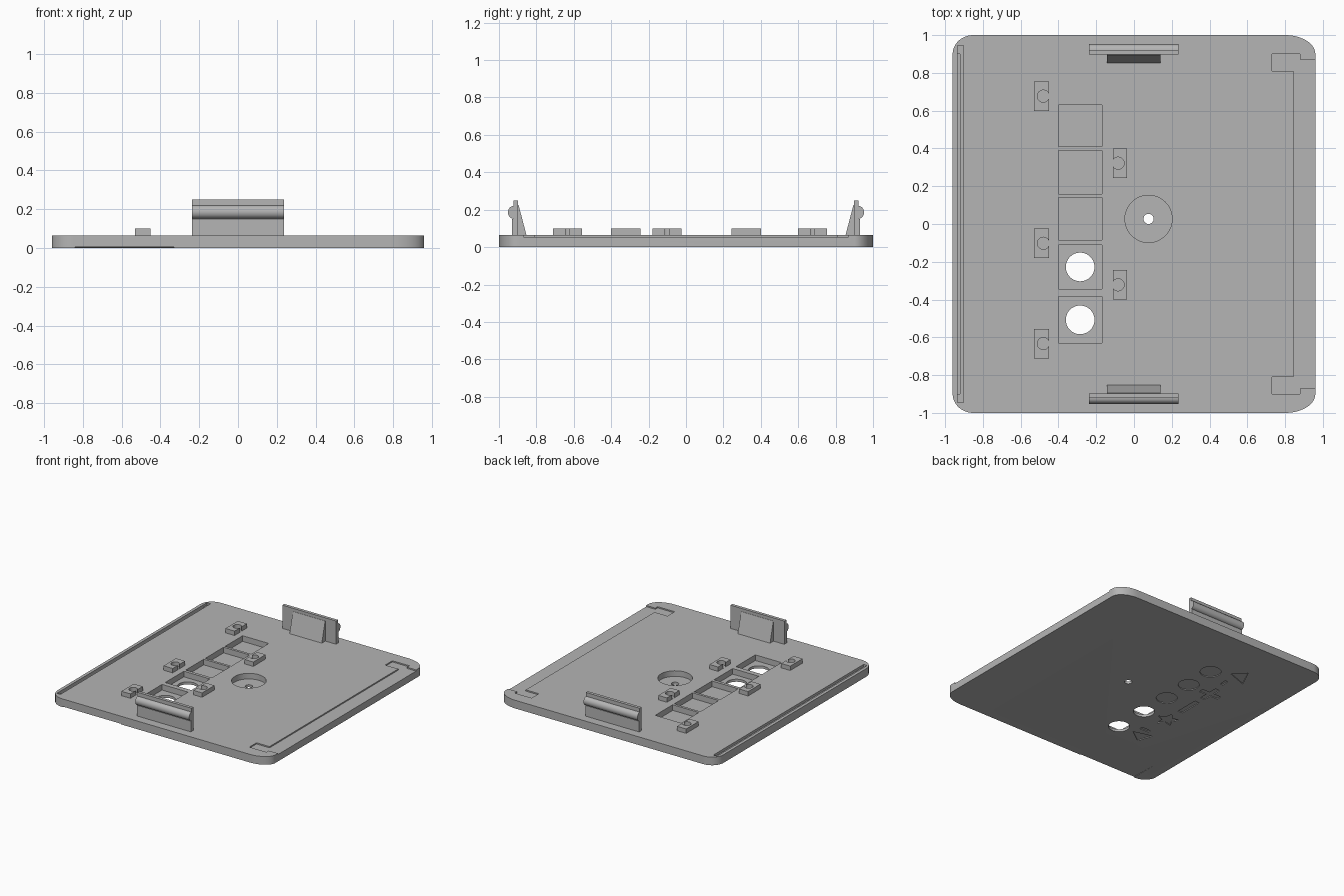
import bpy, bmesh, math
from mathutils import Matrix

cube = bpy.data.objects.get("Cube")
if cube:
    bpy.data.objects.remove(cube, do_unlink=True)

grey = bpy.data.materials.new("mid_grey")
grey.use_nodes = True
colour = (0.46, 0.46, 0.46, 1)
grey.diffuse_color = colour
grey.node_tree.nodes["Principled BSDF"].inputs["Base Color"].default_value = colour

T = 0.065        # plate thickness
FLOOR = 0.02     # floor height of the deep pockets
ENGRAVE = 0.006  # depth of the underside marks


def prism(name, points, low, high, matrix=None):
    """Extrude a flat outline from low to high along z, then place it."""
    bm = bmesh.new()
    face = bm.faces.new([bm.verts.new((x, y, low)) for x, y in points])
    top = bmesh.ops.extrude_face_region(bm, geom=[face])["geom"]
    bmesh.ops.translate(bm, vec=(0, 0, high - low),
                        verts=[v for v in top if isinstance(v, bmesh.types.BMVert)])
    if matrix:
        bm.transform(matrix)
    bmesh.ops.recalc_face_normals(bm, faces=bm.faces)
    mesh = bpy.data.meshes.new(name)
    bm.to_mesh(mesh)
    bm.free()
    mesh.materials.append(grey)
    obj = bpy.data.objects.new(name, mesh)
    bpy.context.collection.objects.link(obj)
    return obj


def rect(x0, x1, y0, y1):
    return [(x0, y0), (x1, y0), (x1, y1), (x0, y1)]


def arc(cx, cy, rx, ry, start, end, steps):
    angles = [math.radians(start + (end - start) * i / steps) for i in range(steps + 1)]
    return [(cx + rx * math.cos(a), cy + ry * math.sin(a)) for a in angles]


def circle(cx, cy, r, steps=40):
    return arc(cx, cy, r, r, 0, 360, steps)[:-1]


def cut(target, points, low, high, matrix=None):
    """Subtract an extruded outline and discard the cutter."""
    cutter = prism("cutter", points, low, high, matrix)
    cutter.hide_render = True
    mod = target.modifiers.new("cut", 'BOOLEAN')
    mod.operation = 'DIFFERENCE'
    mod.solver = 'EXACT'
    mod.object = cutter
    bpy.context.view_layer.objects.active = target
    bpy.ops.object.modifier_apply(modifier=mod.name)
    bpy.data.objects.remove(cutter, do_unlink=True)


def smooth(obj):
    bpy.ops.object.select_all(action='DESELECT')
    obj.select_set(True)
    bpy.context.view_layer.objects.active = obj
    bpy.ops.object.shade_smooth_by_angle(angle=math.radians(25))


# Plate with elliptical corners, larger on the +x side
W, L = 0.96, 1.0
outline = []
for sx, sy, rx, ry, start in [(1, 1, 0.16, 0.1, 0), (-1, 1, 0.11, 0.1, 90),
                              (-1, -1, 0.11, 0.1, 180), (1, -1, 0.16, 0.1, 270)]:
    outline += arc(sx * (W - rx), sy * (L - ry), rx, ry, start, start + 90, 14)
plate = prism("base_plate", outline, 0, T)

# Shallow step along the +x edge with widened ends
half = [(0.845, -0.81), (0.73, -0.81), (0.73, -0.9), (0.88, -0.9), (0.88, -0.87), (1.1, -0.87)]
cut(plate, half + [(x, -y) for x, y in reversed(half)], T - 0.01, T + 0.1)

# Long slot along the -x edge
cut(plate, rect(-0.935, -0.903, -0.945, 0.945), T - 0.02, T + 0.1)
cut(plate, rect(-0.935, -0.92, -0.9, 0.9), T - 0.035, T + 0.1)

# Row of square button pockets: two pierced, three with round marks underneath
BX = -0.285
for y0, y1, pierced in [(0.41, 0.63, False), (0.16, 0.39, False), (-0.085, 0.14, False),
                        (-0.345, -0.11, True), (-0.63, -0.385, True)]:
    cut(plate, rect(-0.4, -0.17, y0, y1), FLOOR, T + 0.1)
    top = FLOOR + 0.05 if pierced else ENGRAVE
    cut(plate, circle(BX, (y0 + y1) / 2, 0.076), -0.1, top)

# Round recess with a small centre hole
cut(plate, circle(0.077, 0.027, 0.125, 48), FLOOR, T + 0.1)
cut(plate, circle(0.077, 0.027, 0.027, 24), -0.1, T)

# Engraved symbols on the underside
IX = -0.49
star = []
for i in range(10):
    r, a = (0.085, 0.04)[i % 2], math.radians(36 * i)
    star.append((IX + r * math.cos(a), -0.21 + r * math.sin(a)))
a, b = 0.085, 0.02
plus = [(IX + x, 0.27 + y) for x, y in
        [(-a, -b), (-b, -b), (-b, -a), (b, -a), (b, -b), (a, -b),
         (a, b), (b, b), (b, a), (-b, a), (-b, b), (-a, b)]]
triangle = [(-0.42, 0.59), (-0.505, 0.68), (-0.575, 0.535)]
bar = rect(-0.475, -0.45, 0.43, 0.49)
minus = rect(IX - b, IX + b, -0.065, 0.125)
back_triangle = [(-0.41, -0.5), (-0.56, -0.46), (-0.52, -0.58)]
back_bar = rect(-0.5, -0.42, -0.435, -0.41)
for symbol in (star, plus, triangle, bar, minus, back_triangle, back_bar):
    cut(plate, symbol, -0.1, ENGRAVE)

# Very shallow finger ramp under the front edge
sideways = Matrix(((0, 0, 1, 0), (1, 0, 0, 0), (0, 1, 0, 0), (0, 0, 0, 1)))
cut(plate, [(-0.75, -0.001), (-1.1, 0.007), (-1.1, -0.1), (-0.75, -0.1)],
    -0.84, -0.33, sideways)
smooth(plate)

# Raised blocks with a round socket that breaks through one side
for i, (x0, x1, y, hx) in enumerate([(-0.53, -0.45, 0.677, -0.48), (-0.53, -0.45, -0.102, -0.48),
                                     (-0.53, -0.45, -0.633, -0.48), (-0.112, -0.036, 0.322, -0.084),
                                     (-0.112, -0.036, -0.322, -0.084)], 1):
    block = prism(f"socket_block_{i}", rect(x0, x1, y - 0.078, y + 0.078), T - 0.005, 0.1)
    cut(block, circle(hx, y, 0.032, 28), T + 0.001, 0.2)
    smooth(block)

# Snap clips on the front and back edges, each with a rounded lip and a sloped brace
for label, side in (("back", 1), ("front", -1)):
    lip = arc(0.922, 0.186, 0.03, 0.034, -90, 90, 12)
    wall = [(0.897, T - 0.005), (0.93, T - 0.005), (0.93, 0.15)] + lip + [(0.922, 0.25), (0.897, 0.25)]
    clip = prism(f"{label}_clip", [(side * y, z) for y, z in wall], -0.238, 0.236, sideways)
    smooth(clip)
    brace = [(0.852, T - 0.005), (0.9, T - 0.005), (0.9, 0.225), (0.895, 0.225)]
    prism(f"{label}_clip_brace", [(side * y, z) for y, z in brace], -0.143, 0.141, sideways)
